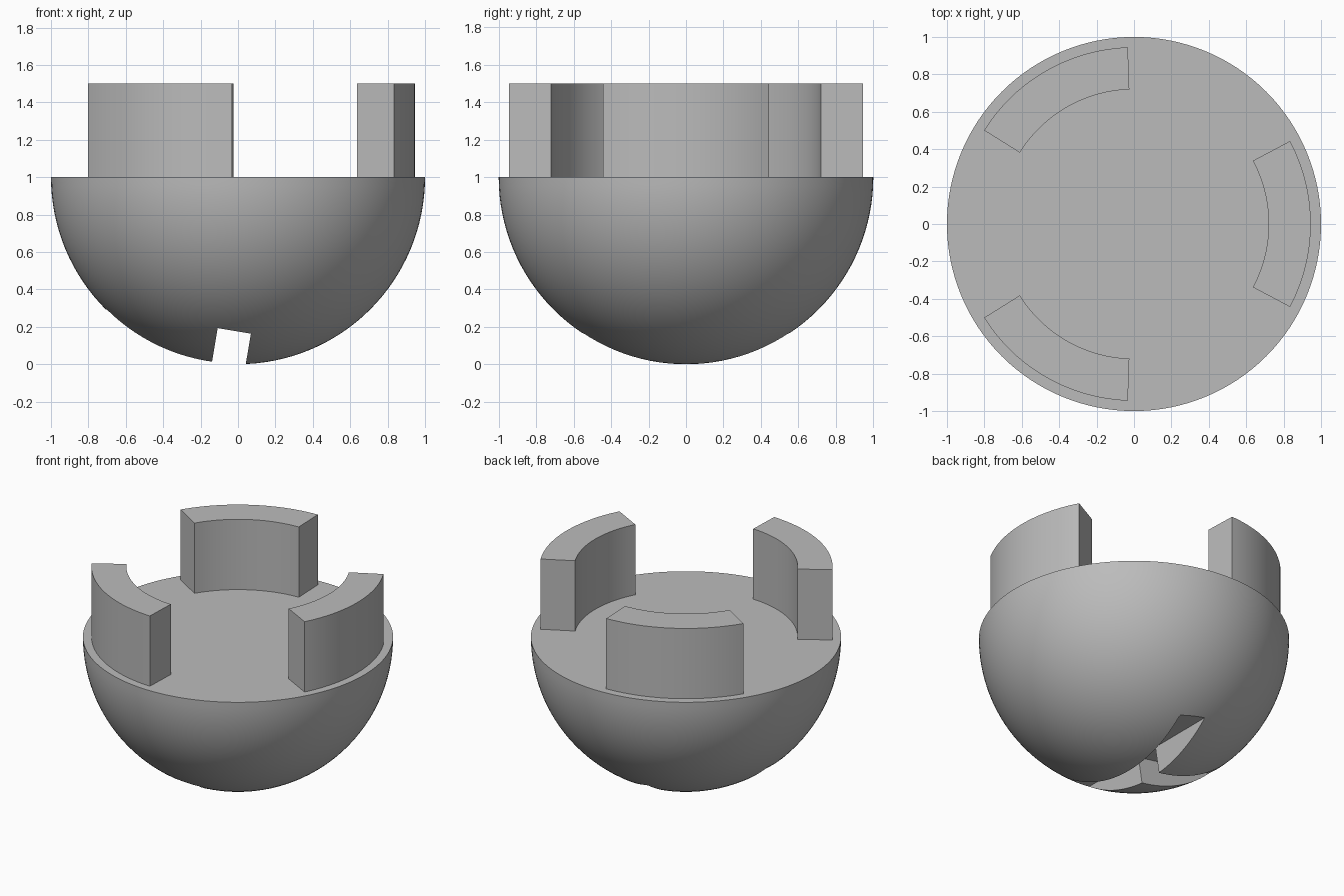
import bpy, bmesh, math
from mathutils import Matrix

if "Cube" in bpy.data.objects:
    bpy.data.objects.remove(bpy.data.objects["Cube"])

grey = bpy.data.materials.new("plain grey")
grey.use_nodes = True
colour = (0.5, 0.5, 0.5, 1)
grey.diffuse_color = colour
grey.node_tree.nodes["Principled BSDF"].inputs["Base Color"].default_value = colour


def make_object(name, bm):
    bmesh.ops.recalc_face_normals(bm, faces=bm.faces)
    mesh = bpy.data.meshes.new(name)
    bm.to_mesh(mesh)
    bm.free()
    mesh.materials.append(grey)
    obj = bpy.data.objects.new(name, mesh)
    bpy.context.collection.objects.link(obj)
    return obj


def smooth(obj):
    bpy.ops.object.select_all(action="DESELECT")
    obj.select_set(True)
    bpy.context.view_layer.objects.active = obj
    bpy.ops.object.shade_smooth_by_angle(angle=math.radians(25))


# Solid half ball with a flat top
bm = bmesh.new()
bmesh.ops.create_uvsphere(bm, u_segments=128, v_segments=64, radius=1)
cut = bmesh.ops.bisect_plane(bm, geom=bm.verts[:] + bm.edges[:] + bm.faces[:],
                             plane_co=(0, 0, 0), plane_no=(0, 0, 1),
                             clear_outer=True, dist=0.001)
bmesh.ops.holes_fill(bm, edges=[e for e in bm.edges if e.is_boundary])
bmesh.ops.translate(bm, verts=bm.verts, vec=(0, 0, 1))
bowl = make_object("half_ball", bm)

# Tilted T-shaped slot in the underside: (name, x range, half width in y)
tilt = Matrix.Translation((-0.02, 0, 0.178)) @ Matrix.Rotation(math.radians(9.5), 4, "Y")
for name, x0, x1, half in (("long_slot_cutter", -0.09, 0.09, 1.2),
                           ("side_slot_cutter", -1.2, 0, 0.085)):
    bm = bmesh.new()
    bmesh.ops.create_cube(bm, size=1)
    bmesh.ops.scale(bm, verts=bm.verts, vec=(x1 - x0, 2 * half, 0.6))
    bmesh.ops.translate(bm, verts=bm.verts, vec=((x0 + x1) / 2, 0, -0.3))
    bm.transform(tilt)
    cutter = make_object(name, bm)
    cutter.hide_render = True
    mod = bowl.modifiers.new(name, "BOOLEAN")
    mod.operation, mod.solver, mod.object = "DIFFERENCE", "EXACT", cutter
    bpy.context.view_layer.objects.active = bowl
    bpy.ops.object.modifier_apply(modifier=name)
    bpy.data.objects.remove(cutter)
smooth(bowl)

# Three curved prongs standing on the flat top
spread = math.radians(28)
for i, name in enumerate(("left_prong", "back_prong", "front_prong")):
    middle = math.radians(120 * i)
    bm = bmesh.new()
    corners = [bm.verts.new((r, 0, z)) for r, z in
               ((0.72, 1), (0.945, 1), (0.945, 1.5), (0.72, 1.5))]
    face = bm.faces.new(corners)
    bmesh.ops.rotate(bm, verts=corners, matrix=Matrix.Rotation(middle - spread, 3, "Z"))
    end = bmesh.ops.spin(bm, geom=[face] + face.edges[:] + corners, axis=(0, 0, 1),
                         cent=(0, 0, 0), angle=2 * spread, steps=24)
    smooth(make_object(name, bm))
